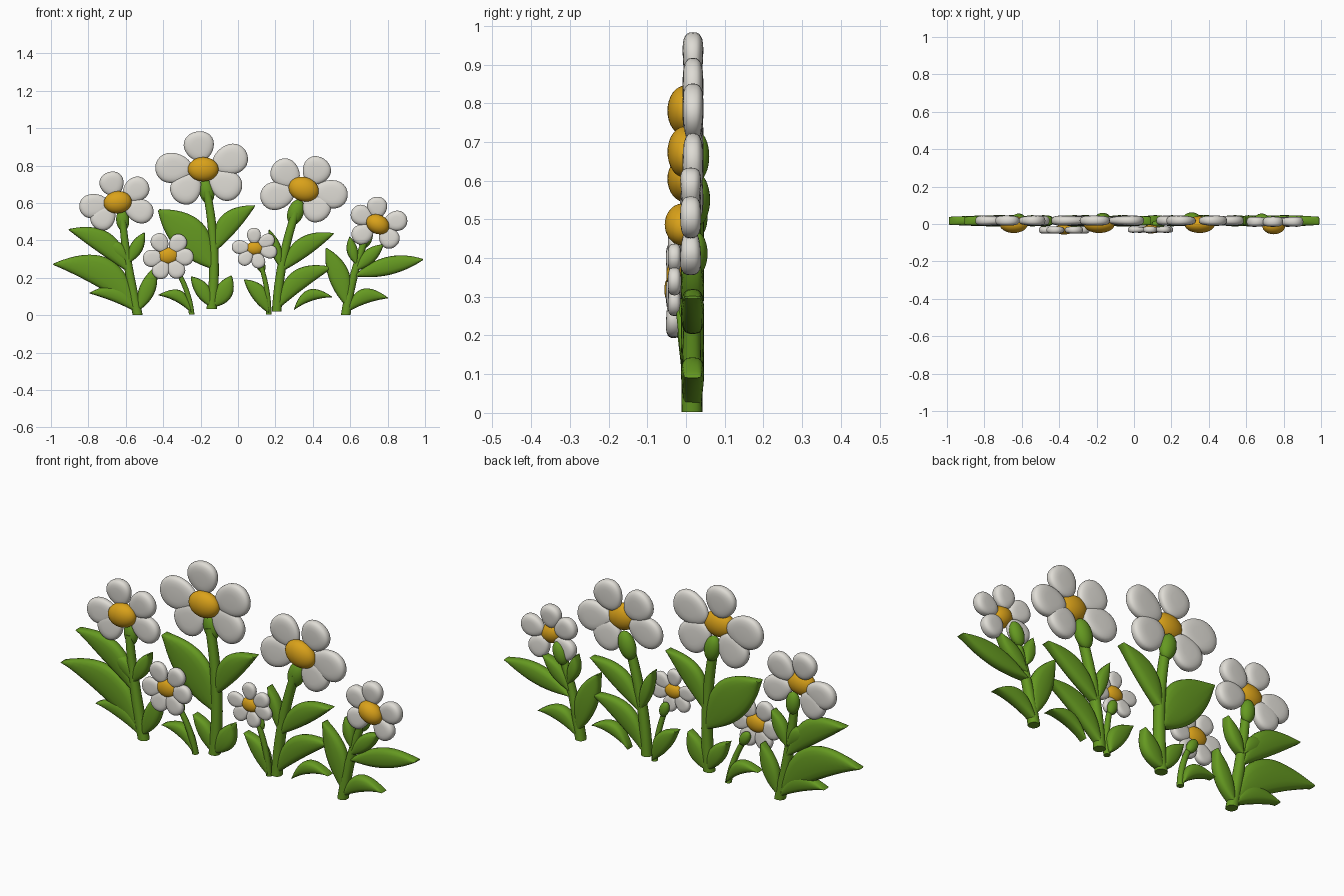
import bpy, bmesh, math
from mathutils import Vector, Matrix

if "Cube" in bpy.data.objects:
    bpy.data.objects.remove(bpy.data.objects["Cube"])

S = 187  # layout units per metre; layout x runs right from 0, z down to 316


def material(name, rgb):
    m = bpy.data.materials.new(name)
    m.diffuse_color = (*rgb, 1)
    m.use_nodes = True
    m.node_tree.nodes["Principled BSDF"].inputs["Base Color"].default_value = m.diffuse_color
    return m


WHITE = material("petal white", (0.73, 0.71, 0.66))
GOLD = material("centre gold", (0.70, 0.36, 0.01))
GREEN = material("leaf green", (0.13, 0.32, 0.015))


def P(x, z):
    return Vector(((x - 238.3) / S, (316 - z) / S))


def spow(v, e):
    return math.copysign(abs(v) ** e, v)


def finish(bm, name, mat):
    bmesh.ops.recalc_face_normals(bm, faces=bm.faces)
    me = bpy.data.meshes.new(name)
    bm.to_mesh(me)
    bm.free()
    me.materials.append(mat)
    ob = bpy.data.objects.new(name, me)
    bpy.context.collection.objects.link(ob)
    bpy.context.view_layer.objects.active = ob
    ob.select_set(True)
    bpy.ops.object.shade_smooth_by_angle(angle=math.radians(50))
    ob.select_set(False)


def skin(bm, rings):
    """Joins rings of vertices with quads and closes both ends."""
    n = len(rings[0])
    for r0, r1 in zip(rings, rings[1:]):
        for i in range(n):
            k = (i + 1) % n
            bm.faces.new((r0[i], r0[k], r1[k], r1[i]))
    bm.faces.new(rings[0])
    bm.faces.new(rings[-1])


def loft(name, rows, exp, n=16):
    """rows: (centre, half width vector, centre y, half depth)"""
    bm = bmesh.new()
    rings = []
    for c, w, yc, d in rows:
        ring = []
        for i in range(n):
            a = math.tau * i / n
            q = c + w * spow(math.cos(a), exp)
            ring.append(bm.verts.new((q.x, yc + d * spow(math.sin(a), exp), q.y)))
        rings.append(ring)
    skin(bm, rings)
    finish(bm, name, GREEN)


def through(a, mid, b, t):
    """Quadratic curve that passes through mid at t = 0.5."""
    c = mid * 2 - (a + b) / 2
    return a * (1 - t) ** 2 + c * 2 * t * (1 - t) + b * t * t


def leaf(base, tip, bow, width):
    """Curved pillow-like blade; bow is how far its middle arches upward."""
    d = (tip - base).normalized()
    nrm = Vector((-d.y, d.x))
    if nrm.y < 0:
        nrm = -nrm
    mid = (base + tip) / 2 + nrm * bow / S
    half = nrm * width / 2 / S
    rows = []
    for i in range(19):
        k = 0.015 + 0.97 * i / 18
        p = through(base, mid + half, tip, k)
        q = through(base, mid - half, tip, k)
        rows.append(((p + q) / 2, (p - q) / 2, 0.017, 0.021 + 0.009 * math.sin(math.pi * k)))
    loft("leaf", rows, 0.75)


def ellipsoid(name, mat, c, yc, rx, ry, rz, tilt):
    bm = bmesh.new()
    bmesh.ops.create_uvsphere(bm, u_segments=28, v_segments=16, radius=1)
    bm.transform(Matrix.Translation((c.x, yc, c.y)) @ Matrix.Rotation(-math.radians(tilt), 4, 'Y')
                 @ Matrix.Diagonal((rx / S, ry, rz / S, 1)))
    finish(bm, name, mat)


def plant(base, mid, top, w0, w1, cup, leaves, y1=0.015):
    """Stem with a flower cup on top; leaves: (place on stem, tip x, tip z, bow, width)"""
    b, m, t = P(*base), P(*mid), P(*top)
    rows = []
    for i in range(13):
        k = i / 12
        d = through(b, m, t, k + 0.01) - through(b, m, t, k - 0.01)
        if i == 0:
            d = Vector((0, 1))
        w = (w0 + (w1 - w0) * k) / S
        rows.append((through(b, m, t, k), Vector((d.y, -d.x)).normalized() * w,
                     0.015 + (y1 - 0.015) * k, min(0.027, w * 1.05)))
    loft("stem", rows, 0.9)
    tilt = math.degrees(math.atan2(-d.x, d.y))
    ellipsoid("flower_cup", GREEN, t, y1 + 0.013, cup, cup * 0.8 / S, cup * 1.65, tilt)
    for k, x, z, bow, width in leaves:
        leaf(through(b, m, t, k), P(x, z), bow, width)


def petal(c, tip, hw, yc, d):
    """Pillow shape, wider at its outer end and thinner by the disc."""
    axis = tip - c
    half, mid = axis * 0.39, c + axis * 0.61
    side = Vector((-axis.y, axis.x)).normalized() * hw / S
    bm = bmesh.new()
    n, m, rings = 28, 14, []
    for j in range(1, m):
        f = -math.pi / 2 + math.pi * j / m
        r, h = math.cos(f) ** 0.55, spow(math.sin(f), 0.75)
        ring = []
        for i in range(n):
            a = math.tau * i / n
            u = math.cos(a) * r
            q = mid + half * u + side * math.sin(a) * r * (1 + 0.14 * math.cos(a))
            ring.append(bm.verts.new((q.x, yc + d * h * (0.85 + 0.15 * u), q.y)))
        rings.append(ring)
    skin(bm, rings)
    finish(bm, "petal", WHITE)


def flower(x, z, rx, rz, angles, hw, disc, tilt, yc=0.018, d=0.03, disc_y=-0.003, disc_d=0.045):
    c = P(x, z)
    for a in angles:
        a = math.radians(a)
        petal(c, c + Vector((rx * math.cos(a), rz * math.sin(a))) / S, hw, yc, d)
    ellipsoid("flower_centre", GOLD, c, disc_y, disc, disc_d, disc * 0.79, tilt)


# Four large flower heads
flower(203.5, 170, 48, 38, (98, 24, -41, -125, 177), 15, 15.3, 0)
flower(118, 203, 39, 31, (104, 41, -26, -127, -169), 12, 14, 8)
flower(304, 190, 45, 34, (131, 63, -13, -63, -163), 14, 15.3, -17)
flower(378, 225, 30, 27.5, (92, 11, -53, -145, 149), 10, 12, -28, 0.012, 0.03, -0.01)

# Two small flower heads set in front
flower(168.5, 256.5, 25.5, 25, (122, 53, -4, -60, -117, -171), 8.5, 10.5, 5, -0.032, 0.022, -0.03, 0.026)
flower(255, 249, 23, 20.5, (93, 34, -14, -76, -130, 175), 6.8, 8.5, 0, -0.03, 0.019, -0.028, 0.023)

# Far left plant
plant((138, 315.5), (128.5, 266), (123, 221), 5, 3.4, 6.5, [
    (0.02, 52, 265, 18, 30), (0.42, 68, 230, 10, 22), (0.02, 89, 294, 9, 15),
    (0.53, 103, 243, 4, 14), (0.52, 145, 233, 0, 13), (0.03, 156, 267, -1, 16)])

# Tallest plant
plant((212, 309.5), (214, 250), (207, 192), 5.2, 4, 7.5, [
    (0.33, 158, 210, 5, 36), (0.47, 256, 206, 8, 21),
    (0.01, 191, 277, 2, 15), (0.01, 232, 276, -2, 18)])

# Right plant, with a loose leaf beside it
plant((277, 312), (283, 262), (296, 213), 4.8, 4, 8, [
    (0.42, 269, 230, 1, 11), (0.39, 335, 234, 7, 19), (0.01, 334, 268, 11, 20)])
leaf(P(294, 311), P(333, 298), 9, 11.5)

# Far right plant
plant((346, 315.5), (354, 277), (366, 239), 4.8, 3.2, 6.5, [
    (0.5, 424.5, 260, 2, 18), (0.02, 389, 299, 10, 15), (0.1, 326, 248, 3, 21),
    (0.65, 350, 237, -1, 11), (0.57, 384, 245, 1, 14)])

# Two small plants leaning forward
plant((192, 315), (187, 292), (177, 271), 2.8, 2.3, 4.7, [(0.02, 158, 296, 9, 12)], -0.014)
plant((269, 315), (267, 290), (261, 266), 2.8, 2.2, 4.5, [(0.02, 244, 280, 4, 16)], -0.014)
